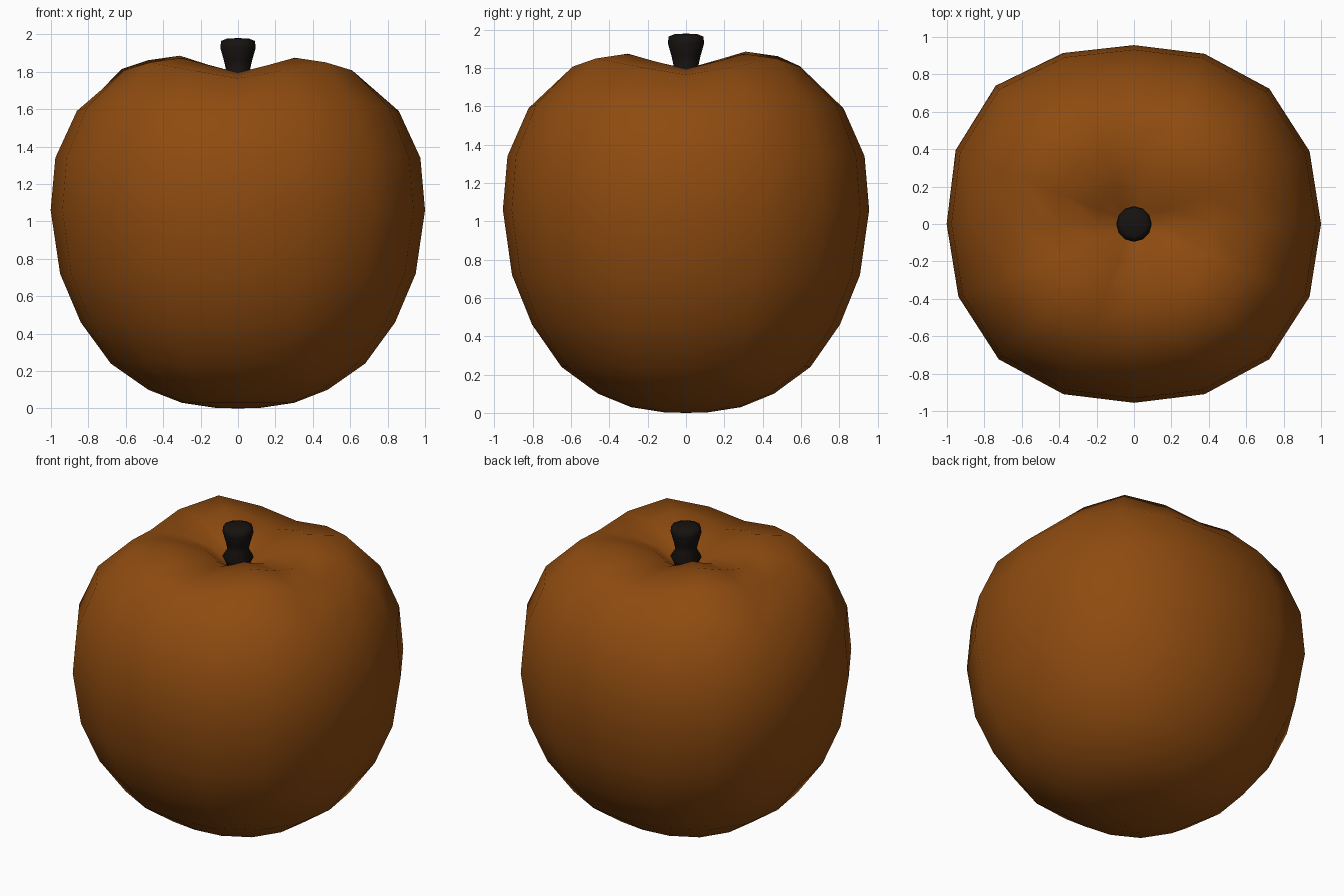
import bpy, bmesh
from math import sin, cos, pi, exp

if "Cube" in bpy.data.objects:
    bpy.data.objects.remove(bpy.data.objects["Cube"])


def material(name, rgb):
    m = bpy.data.materials.new(name)
    m.diffuse_color = (*rgb, 1)
    m.use_nodes = True
    m.node_tree.nodes["Principled BSDF"].inputs["Base Color"].default_value = m.diffuse_color
    return m


def lathe(name, rings, sides, place, mat):
    """Skin rings of (radius, z, lobe lift); a zero radius makes a pole."""
    bm = bmesh.new()
    rows = []
    for r, z, lift in rings:
        n = sides if r > 0 else 1
        rows.append([bm.verts.new(place(r, z, lift, 2 * pi * i / sides)) for i in range(n)])
    for a, b in zip(rows, rows[1:]):
        for i in range(sides):
            j = (i + 1) % sides
            if len(a) == 1:
                bm.faces.new((a[0], b[j], b[i]))
            elif len(b) == 1:
                bm.faces.new((a[i], a[j], b[0]))
            else:
                bm.faces.new((a[i], a[j], b[j], b[i]))
    bmesh.ops.recalc_face_normals(bm, faces=bm.faces)
    for f in bm.faces:
        f.smooth = True
    mesh = bpy.data.meshes.new(name)
    bm.to_mesh(mesh)
    bm.free()
    mesh.materials.append(mat)
    ob = bpy.data.objects.new(name, mesh)
    bpy.context.collection.objects.link(ob)
    return ob


def lobed(r, z, lift, t):
    # slightly squared section, four raised shoulders, back left one fuller
    bump = exp(-((t - 0.79 * pi) / 0.4) ** 2)
    k = 1 - 0.022 * (1 - cos(2 * t)) + 0.045 * sin(2 * t) ** 2 + 0.025 * bump * min(1, z)
    h = z + lift * (sin(2 * t) ** 2 + 0.15 * bump)
    return (r * k * cos(t), r * k * sin(t), h)


def round_section(r, z, lift, t):
    return (r * cos(t), r * sin(t), z)


# Fruit body
body = [(0, 0, 0), (0.12, 0.003, 0), (0.30, 0.03, 0), (0.48, 0.10, 0),
        (0.68, 0.24, 0), (0.84, 0.46, 0), (0.95, 0.72, 0), (1.0, 1.06, 0),
        (0.975, 1.34, 0.01), (0.86, 1.59, 0.04), (0.65, 1.765, 0.085),
        (0.42, 1.795, 0.08), (0.20, 1.77, 0.05), (0.08, 1.72, 0), (0, 1.70, 0)]
lathe("fruit_body", body, 16, lobed, material("fruit_skin", (0.27, 0.07, 0.005)))

# Stem with flared foot and head
stem = [(0, 1.69, 0), (0.07, 1.71, 0), (0.095, 1.765, 0), (0.065, 1.815, 0),
        (0.075, 1.86, 0), (0.095, 1.93, 0), (0.09, 1.965, 0), (0.06, 1.977, 0), (0, 1.98, 0)]
lathe("stem", stem, 12, round_section, material("stem_dark", (0.008, 0.006, 0.005)))
